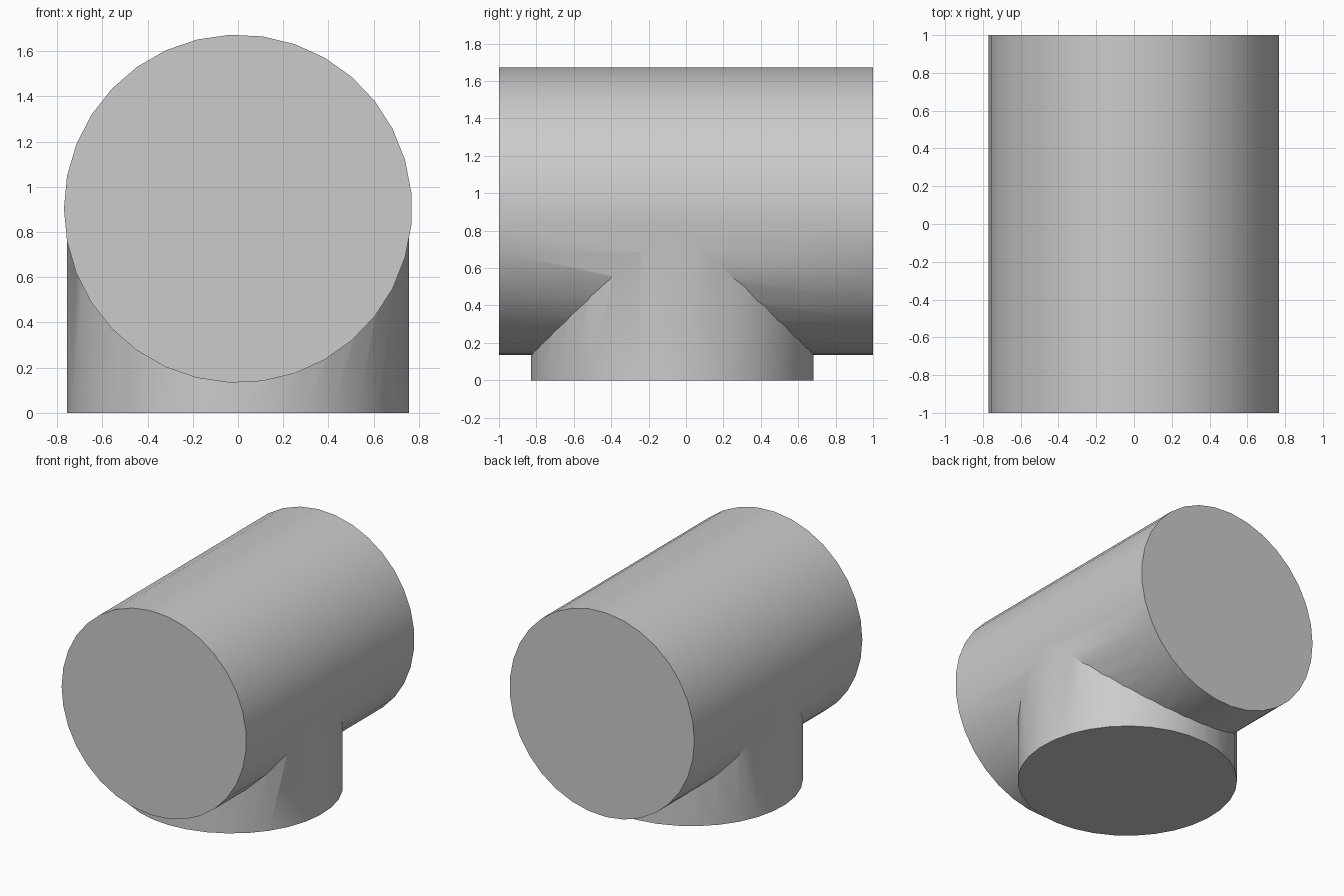
import bpy, bmesh, math
from mathutils import Vector

cube = bpy.data.objects.get("Cube")
if cube:
    bpy.data.objects.remove(cube, do_unlink=True)

grey = bpy.data.materials.new("light_grey")
grey.use_nodes = True
colour = (0.6, 0.6, 0.6, 1)
grey.diffuse_color = colour
grey.node_tree.nodes["Principled BSDF"].inputs["Base Color"].default_value = colour

SIDES = 33


def cylinder(name, start, first, second, axis):
    """Closed cylinder: ring spanned by two radius vectors, extruded along axis."""
    bm = bmesh.new()
    ring = []
    for i in range(SIDES):
        a = math.tau * i / SIDES
        ring.append(bm.verts.new(Vector(start) + Vector(first) * math.cos(a)
                                 + Vector(second) * math.sin(a)))
    base = bm.faces.new(ring)
    top = bmesh.ops.extrude_face_region(bm, geom=[base], use_keep_orig=True)
    moved = [v for v in top["geom"] if isinstance(v, bmesh.types.BMVert)]
    bmesh.ops.translate(bm, verts=moved, vec=axis)
    bmesh.ops.recalc_face_normals(bm, faces=bm.faces)
    mesh = bpy.data.meshes.new(name)
    bm.to_mesh(mesh)
    bm.free()
    mesh.materials.append(grey)
    obj = bpy.data.objects.new(name, mesh)
    bpy.context.collection.objects.link(obj)
    return obj


# Horizontal barrel and the vertical branch that runs up into it
R, r = 0.77, 0.758
body = cylinder("pipe_tee", (0, -1, 0.903), (-R, 0, 0), (0, 0, R), (0, 2, 0))
branch = cylinder("branch_pipe", (0, -0.072, 0), (0, -r, 0), (r, 0, 0), (0, 0, 0.9))

# Fuse the two into one surface
union = body.modifiers.new("join_branch", "BOOLEAN")
union.operation = "UNION"
union.solver = "EXACT"
union.object = branch
for o in bpy.context.selected_objects:
    o.select_set(False)
body.select_set(True)
bpy.context.view_layer.objects.active = body
bpy.ops.object.modifier_apply(modifier=union.name)
bpy.data.objects.remove(branch, do_unlink=True)

# Smooth walls, crisp rims
bpy.ops.object.shade_smooth_by_angle(angle=math.radians(30))
